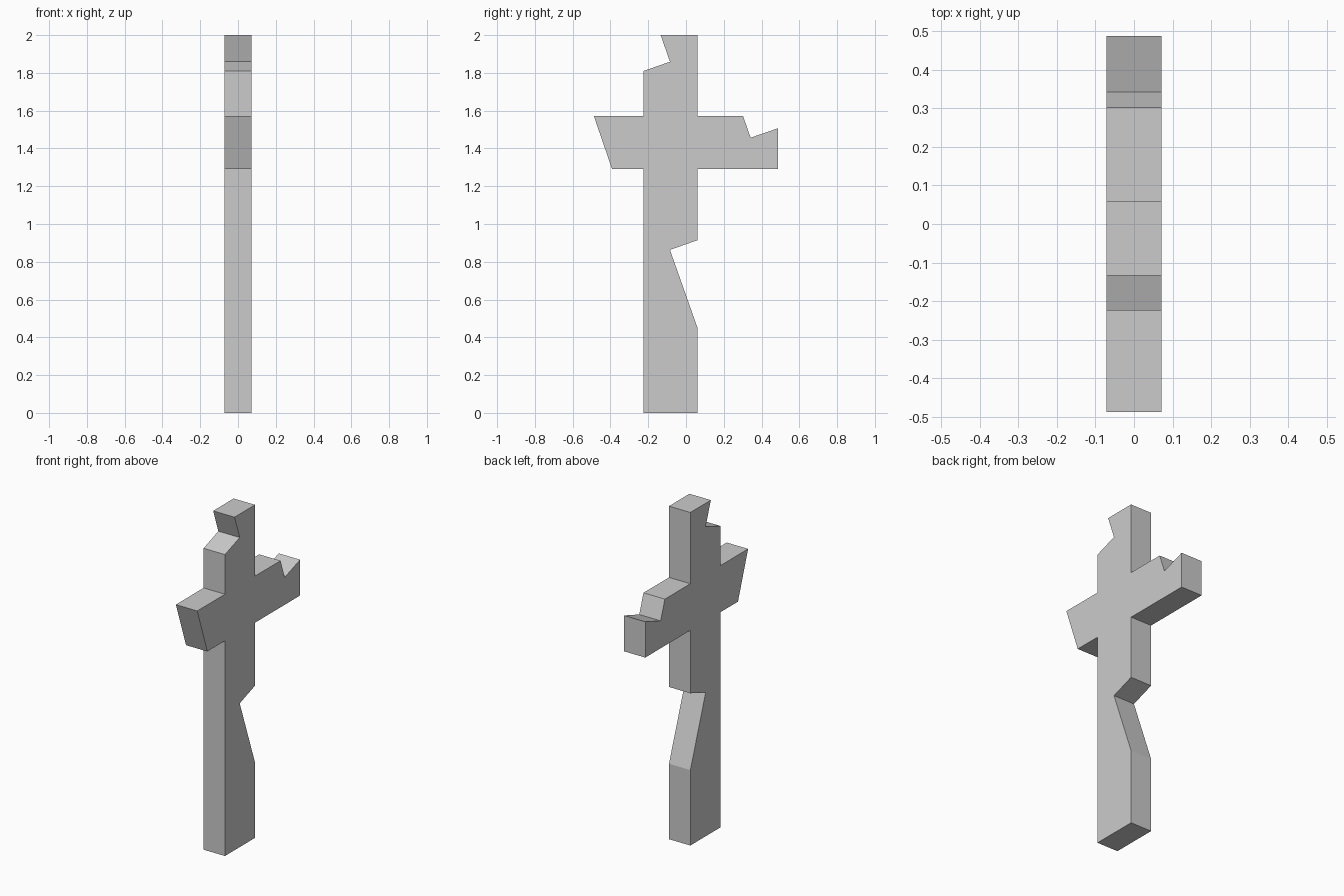
import bpy, bmesh
from mathutils import Vector

if "Cube" in bpy.data.objects:
    bpy.data.objects.remove(bpy.data.objects["Cube"])

HALF = 0.071  # half thickness along x

# Side outline (y, z) of the broken cross, with chipped notches
outline = [
    (-0.225, 0), (0.06, 0),
    (0.06, 0.453), (-0.085, 0.863), (0.06, 0.914),        # notch in the shaft
    (0.06, 1.292), (0.488, 1.292),
    (0.488, 1.507), (0.342, 1.457), (0.302, 1.572),       # chipped right arm
    (0.06, 1.572), (0.06, 2.0),
    (-0.134, 2.0), (-0.085, 1.859), (-0.225, 1.81),       # chipped top
    (-0.225, 1.572), (-0.488, 1.572),
    (-0.392, 1.292), (-0.225, 1.292),                     # slanted left arm
]

# Extrude the outline through the thickness
bm = bmesh.new()
face = bm.faces.new([bm.verts.new((-HALF, y, z)) for y, z in outline])
ext = bmesh.ops.extrude_face_region(bm, geom=[face], use_keep_orig=True)
verts = [g for g in ext["geom"] if isinstance(g, bmesh.types.BMVert)]
bmesh.ops.translate(bm, verts=verts, vec=Vector((2 * HALF, 0, 0)))
bmesh.ops.recalc_face_normals(bm, faces=bm.faces)

mesh = bpy.data.meshes.new("broken_cross")
bm.to_mesh(mesh)
bm.free()
bpy.context.collection.objects.link(bpy.data.objects.new("broken_cross", mesh))
